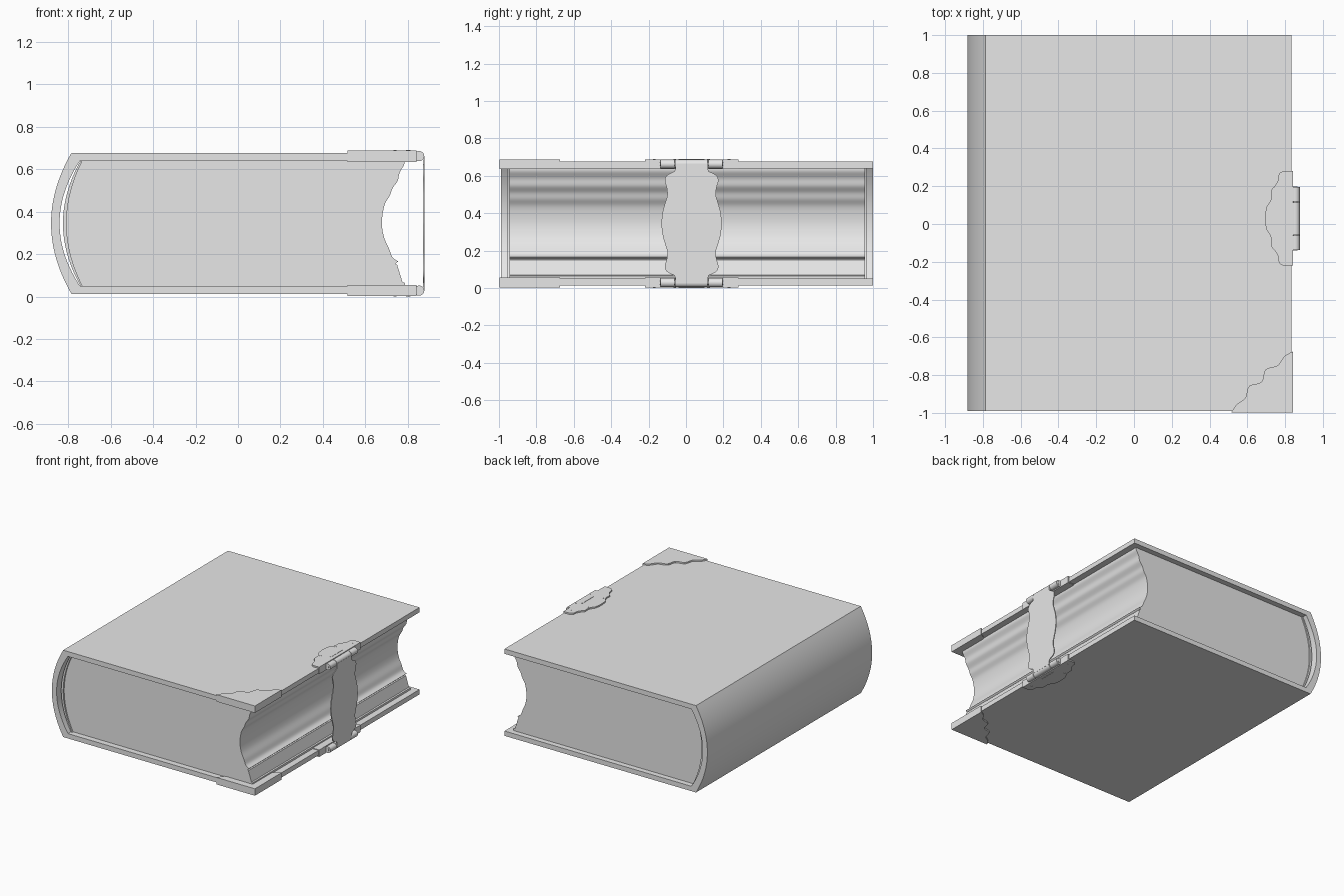
import bpy, bmesh, math
from mathutils import Vector

if "Cube" in bpy.data.objects:
    bpy.data.objects.remove(bpy.data.objects["Cube"])

grey = bpy.data.materials.new("plain_grey")
grey.use_nodes = True
grey.diffuse_color = (0.8, 0.8, 0.8, 1)
grey.node_tree.nodes["Principled BSDF"].inputs["Base Color"].default_value = (0.8, 0.8, 0.8, 1)

MID = 0.345        # height of the mirror plane between the two boards
EDGE = 0.835       # fore edge of the boards
CLASP_Y = 0.03     # centre of the clasp
AXES = {"x": lambda u, v, w: (w, u, v),
        "y": lambda u, v, w: (u, w, v),
        "z": lambda u, v, w: (u, v, w)}


def prism(name, outline, axis, start, end):
    """Extrude a closed outline along one axis."""
    place = AXES[axis]
    bm = bmesh.new()
    face = bm.faces.new([bm.verts.new(place(u, v, start)) for u, v in outline])
    extruded = bmesh.ops.extrude_face_region(bm, geom=[face])["geom"]
    moved = [g for g in extruded if isinstance(g, bmesh.types.BMVert)]
    bmesh.ops.translate(bm, verts=moved, vec=Vector(place(0, 0, end - start)))
    return finish(name, bm)


def finish(name, bm):
    bmesh.ops.recalc_face_normals(bm, faces=bm.faces)
    mesh = bpy.data.meshes.new(name)
    bm.to_mesh(mesh)
    bm.free()
    mesh.materials.append(grey)
    obj = bpy.data.objects.new(name, mesh)
    bpy.context.collection.objects.link(obj)
    bpy.ops.object.select_all(action="DESELECT")
    obj.select_set(True)
    bpy.context.view_layer.objects.active = obj
    bpy.ops.object.shade_smooth_by_angle(angle=math.radians(30))
    return obj


def bow(x_end, half, depth, steps=28):
    """Rounded back, from the bottom up."""
    ts = [2 * i / steps - 1 for i in range(steps + 1)]
    return [(x_end - depth * (1 - t * t), MID + half * t) for t in ts]


def circle(x, z, r, n=20):
    return [(x + r * math.cos(math.tau * i / n), z + r * math.sin(math.tau * i / n))
            for i in range(n)]


def smooth_path(points, steps=5):
    """Catmull-Rom curve through the points."""
    pts = [Vector(p) for p in points]
    pts = [pts[0]] + pts + [pts[-1]]
    out = []
    for a, b, c, d in zip(pts, pts[1:], pts[2:], pts[3:]):
        for i in range(steps):
            t = i / steps
            out.append(tuple(0.5 * (2 * b + (c - a) * t + (2 * a - 5 * b + 4 * c - d) * t ** 2
                                    + (3 * b - a - 3 * c + d) * t ** 3)))
    return out + [tuple(pts[-1])]


# Cover: two boards joined by the rounded spine
outer = bow(-0.785, 0.332, 0.096)
inner = bow(-0.745, 0.295, 0.096)
cover = outer + [(EDGE, 0.677), (EDGE, 0.64)] + inner[::-1] + [(EDGE, 0.05), (EDGE, 0.013)]
prism("cover", cover, "y", -0.99, 1.0)

# Page block with a hollowed fore edge and two small ledges near the bottom
fore_edge = smooth_path([(0.755, 0.166), (0.728, 0.185), (0.712, 0.225), (0.688, 0.28),
                         (0.678, 0.35), (0.69, 0.43), (0.715, 0.475), (0.728, 0.51),
                         (0.752, 0.545), (0.762, 0.585), (0.782, 0.62), (0.786, 0.64)])
ledges = [(0.786, 0.05), (0.786, 0.065), (0.775, 0.068), (0.75, 0.15), (0.742, 0.154)]
pages = ledges + fore_edge + bow(-0.735, 0.295, 0.075)[::-1]
prism("page_block", pages, "y", -0.945, 0.958)

# Thin lining glued to the back of the pages
lining = bow(-0.742, 0.295, 0.083) + bow(-0.733, 0.295, 0.075)[::-1]
prism("back_lining", lining, "y", -0.957, 0.967)

# Wavy outlines of the metal fittings
corner = [(0.841, -0.997), (0.841, -0.675)]
for i in range(25):
    t = i / 24
    wave = 0.012 * math.sin(t * math.pi * 7) * math.sin(t * math.pi) + 0.012 * math.sin(t * math.pi)
    corner.append((0.835 - 0.32 * t - wave, -0.675 - 0.322 * t + wave))
corner = corner[:2] + corner[3:]

half_plate = [(0.79, 0.25), (0.768, 0.235), (0.762, 0.2), (0.745, 0.17), (0.728, 0.15),
              (0.728, 0.11), (0.715, 0.08), (0.7, 0.055), (0.694, 0.0)]
side = smooth_path(half_plate, 4)
plate = [(0.841, 0.25)] + side + [(x, -y) for x, y in side[-2::-1]] + [(0.841, -0.25)]
plate = [(x, y + CLASP_Y) for x, y in plate]

# Fittings repeated on the lower and upper board
for level, sign in (("lower", -1), ("upper", 1)):
    near, far = MID + sign * 0.29, MID + sign * 0.343
    prism(level + "_corner_plate", corner, "z", near, far)
    prism(level + "_clasp_plate", plate, "z", near, far)

    # Hinge with two outer knuckles, a central knuckle and a pin
    hinge_z = MID + sign * 0.317
    for part, y0, y1 in (("front", -0.137, -0.062), ("middle", -0.058, 0.115), ("back", 0.119, 0.195)):
        prism(f"{level}_{part}_knuckle", circle(0.854, hinge_z, 0.024), "y", y0, y1)
    prism(level + "_hinge_pin", circle(0.854, hinge_z, 0.011), "y", -0.14, 0.198)

    # Rivets and a narrow raised bar on the clasp plate
    for i, (x, y) in enumerate(((0.8, -0.2), (0.8, 0.2), (0.74, -0.09), (0.74, 0.09))):
        prism(f"{level}_rivet_{i}", circle(x, y + CLASP_Y, 0.008, 10), "z", far, far + sign * 0.002)
    bar = [(0.806, -0.04), (0.814, -0.04), (0.814, 0.1), (0.806, 0.1)]
    prism(level + "_clasp_bar", bar, "z", far, far + sign * 0.002)

# Strap: thin shaped plate across the fore edge, mirrored both ways
quarter = smooth_path([(0.162, 0), (0.155, 0.06), (0.14, 0.115), (0.13, 0.15), (0.133, 0.19),
                       (0.143, 0.225), (0.138, 0.25), (0.12, 0.265), (0.092, 0.278)], 5)
quarter += [(0.087, 0.29), (0.087, 0.317)]
right = [(w, -h) for w, h in quarter[:0:-1]] + quarter
strap = right + [(-w, h) for w, h in right[::-1]]
prism("clasp_strap", [(CLASP_Y + w, MID + h) for w, h in strap], "x", 0.872, 0.879)
